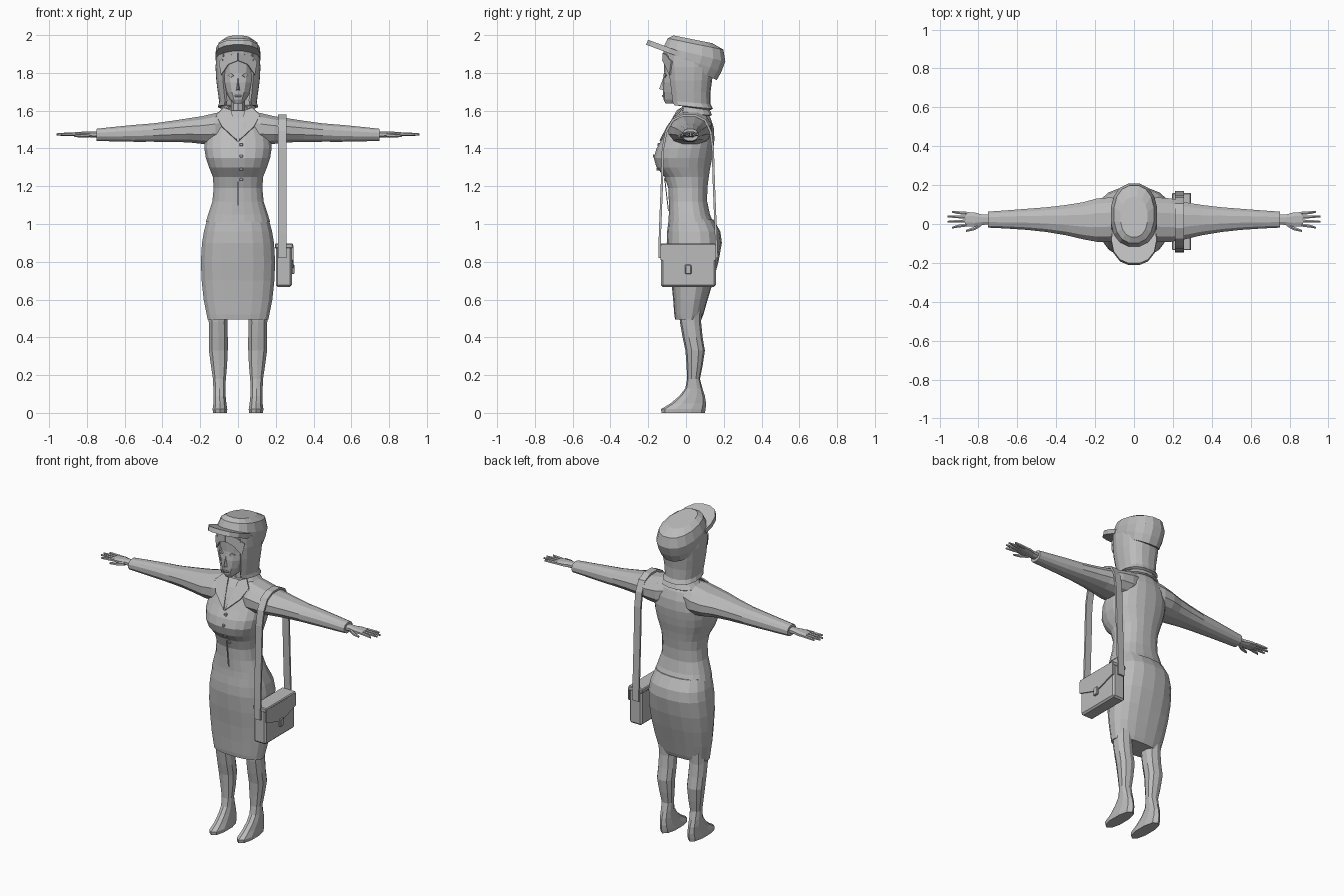
import bpy, bmesh, math

grey = bpy.data.materials.new("plain grey")
grey.diffuse_color = (0.5, 0.5, 0.5, 1)


def finish(name, bm, mirror=False, thick=0, bevel=0):
    bmesh.ops.recalc_face_normals(bm, faces=bm.faces)
    me = bpy.data.meshes.new(name)
    bm.to_mesh(me)
    bm.free()
    me.materials.append(grey)
    ob = bpy.data.objects.new(name, me)
    bpy.context.collection.objects.link(ob)
    if thick:
        m = ob.modifiers.new("thickness", 'SOLIDIFY')
        m.thickness, m.offset = thick, 0
    if bevel:
        ob.modifiers.new("bevel", 'BEVEL').width = bevel
    if mirror:
        ob.modifiers.new("mirror", 'MIRROR')
    return ob


def loft(name, rings, n=14, axis='z', power=2.3, arc=None, slopes=None, **kw):
    """Rings are (t, a0, a1, b0, b1): z with x and y ranges, or x with y and z ranges."""
    bm = bmesh.new()
    rows = []
    for k, (t, a0, a1, b0, b1) in enumerate(rings):
        row = []
        for i in range(n):
            if arc:
                ang = math.radians(arc[0] + (arc[1] - arc[0]) * i / (n - 1))
            else:
                ang = 2 * math.pi * (i + 0.5) / n
            c, s = math.cos(ang), math.sin(ang)
            a = (a0 + a1) / 2 + (a1 - a0) / 2 * math.copysign(abs(c) ** (2 / power), c)
            b = (b0 + b1) / 2 + (b1 - b0) / 2 * math.copysign(abs(s) ** (2 / power), s)
            tt = t + (slopes[k] * b if slopes else 0)
            row.append(bm.verts.new((a, b, tt) if axis == 'z' else (tt, a, b)))
        rows.append(row)
    for r, q in zip(rows, rows[1:]):
        for i in range(n - 1 if arc else n):
            j = (i + 1) % n
            bm.faces.new((r[i], r[j], q[j], q[i]))
    if not arc:
        bm.faces.new(rows[0])
        bm.faces.new(rows[-1])
    return finish(name, bm, **kw)


def box(name, x, y, z, **kw):
    bm = bmesh.new()
    bmesh.ops.create_cube(bm, size=1)
    for v in bm.verts:
        v.co = [(r[0] + r[1]) / 2 + c * (r[1] - r[0]) for c, r in zip(v.co, (x, y, z))]
    return finish(name, bm, **kw)


def plate(name, pts, thick=0.008, **kw):
    bm = bmesh.new()
    bm.faces.new([bm.verts.new(p) for p in pts])
    return finish(name, bm, thick=thick, **kw)


def sym(rows):
    return [(z, -x, x, y0, y1) for z, x, y0, y1 in rows]


# Jacket, with the bust pushed forward
jacket = sym([(1.01, .172, -.095, .145), (1.05, .16, -.092, .128), (1.12, .137, -.092, .113),
              (1.19, .130, -.095, .114), (1.25, .135, -.115, .122), (1.30, .155, -.158, .13),
              (1.35, .172, -.172, .14), (1.40, .180, -.158, .147), (1.45, .178, -.128, .152),
              (1.51, .155, -.098, .148), (1.56, .12, -.068, .132), (1.60, .075, -.035, .105)])
loft("jacket", jacket, 20, power=2.4)


def front_y(z):
    for p, q in zip(jacket, jacket[1:]):
        if p[0] <= z <= q[0]:
            return p[3] + (q[3] - p[3]) * (z - p[0]) / (q[0] - p[0])


# Jacket front details
for z in (1.235, 1.29, 1.36, 1.42):
    y = front_y(z)
    box("button", (.008, .026), (y - .006, y + .02), (z - .008, z + .008), bevel=.003)
plate("front_closure", [(-.003, front_y(1.07) - .001, 1.07), (.003, front_y(1.07) - .001, 1.07),
                        (.003, front_y(1.24) - .001, 1.24), (-.003, front_y(1.24) - .001, 1.24)], .005)
plate("lapel", [(.035, -.045, 1.60), (.075, -.02, 1.615), (.115, -.055, 1.575),
                (.085, -.098, 1.515), (.004, -.137, 1.44)], .008, mirror=True)
loft("collar", sym([(1.575, .115, -.05, .135), (1.625, .062, -.03, .112)]), 12,
     arc=(-40, 220), thick=.01)

# Skirt
loft("skirt", sym([(.495, .163, -.058, .082), (.52, .168, -.062, .092), (.60, .184, -.068, .115),
                   (.70, .195, -.078, .145), (.80, .199, -.092, .172), (.90, .193, -.102, .19),
                   (.96, .183, -.1, .182), (1.025, .165, -.092, .145)]), 18, power=2.4)

# Legs and shoes in one skin
loft("leg", [(0, .056, .134, -.13, .1), (.02, .055, .136, -.132, .104), (.05, .060, .132, -.082, .106),
             (.09, .064, .132, -.035, .1), (.13, .065, .132, -.004, .087), (.18, .063, .134, .006, .074),
             (.25, .056, .145, .003, .088), (.33, .052, .156, -.003, .1), (.40, .052, .156, -.018, .088),
             (.48, .054, .157, -.032, .08), (.56, .05, .16, -.04, .085)], 10, mirror=True)

# Sleeves
loft("sleeve", [(.06, -.07, .13, 1.43, 1.602), (.12, -.095, .14, 1.415, 1.59),
                (.19, -.095, .135, 1.422, 1.573), (.26, -.082, .115, 1.43, 1.562),
                (.35, -.06, .1, 1.433, 1.548), (.45, -.043, .088, 1.434, 1.534),
                (.55, -.032, .08, 1.434, 1.526), (.65, -.025, .072, 1.436, 1.516),
                (.75, -.02, .065, 1.439, 1.505)], 12, 'x', mirror=True)

# Hands
loft("palm", [(.74, -.005, .05, 1.455, 1.492), (.78, -.006, .05, 1.458, 1.492),
              (.82, -.016, .062, 1.46, 1.49), (.87, -.014, .064, 1.464, 1.486)], 8, 'x', mirror=True)
for y, dy, tip in ((-.005, -.014, .935), (.015, -.003, .958), (.035, .004, .96), (.055, .008, .935)):
    loft("finger", [(.86, y - .009, y + .009, 1.466, 1.485),
                    (.91, y + dy / 2 - .008, y + dy / 2 + .008, 1.466, 1.484),
                    (tip, y + dy - .005, y + dy + .005, 1.468, 1.48)], 6, 'x', mirror=True)
loft("thumb", [(.785, -.012, .012, 1.458, 1.482), (.82, -.033, -.012, 1.458, 1.478),
               (.865, -.042, -.03, 1.46, 1.472)], 6, 'x', mirror=True)

# Neck and head
loft("neck", sym([(1.55, .055, -.05, .1), (1.60, .038, -.02, .095), (1.70, .04, -.02, .1)]), 10)
loft("head", sym([(1.637, .022, -.108, -.05), (1.66, .045, -.12, .03), (1.70, .068, -.122, .08),
                  (1.75, .084, -.122, .1), (1.80, .09, -.115, .11), (1.86, .092, -.118, .12),
                  (1.92, .09, -.1, .12)]), 14, power=2.3)
bm = bmesh.new()
v = [bm.verts.new(p) for p in ((-.014, -.11, 1.705), (.014, -.11, 1.705), (0, -.115, 1.79), (0, -.142, 1.715))]
for f in ((0, 1, 3), (1, 2, 3), (2, 0, 3), (0, 2, 1)):
    bm.faces.new([v[i] for i in f])
finish("nose", bm)
plate("eye", [(.022, -.117, 1.785), (.036, -.113, 1.798), (.054, -.104, 1.788), (.038, -.112, 1.776)],
      .008, mirror=True)
box("lips", (-.018, .018), (-.127, -.1), (1.672, 1.684), bevel=.003)

# Bobbed hair wrapped around the back and sides, flicked at the ends
loft("hair", sym([(1.622, .1, -.075, .135), (1.645, .092, -.085, .122), (1.70, .1, -.09, .122),
                  (1.76, .108, -.1, .13), (1.83, .112, -.108, .14), (1.89, .108, -.108, .13)]), 15,
     power=2.5, arc=(-52, 232), thick=.016, slopes=[-.12, -.1, 0, 0, 0, -.2])
plate("fringe", [(0, -.122, 1.865), (.05, -.112, 1.845), (.088, -.085, 1.79), (.1, -.075, 1.86),
                 (.06, -.105, 1.9), (0, -.12, 1.905)], .009, mirror=True)

# Tilted cap with a flat peak
loft("cap", sym([(1.841, .111, -.12, .165), (1.875, .119, -.122, .19), (1.911, .121, -.12, .211),
                 (1.963, .104, -.1, .2), (1.985, .07, -.068, .14)]), 16,
     slopes=[-.49, -.37, -.24, -.2, -.2])
bm = bmesh.new()
outline = [(.112, -.035), (.116, -.09), (.105, -.145), (.072, -.188), (.028, -.206)]
outline += [(-x, y) for x, y in reversed(outline)]
bm.faces.new([bm.verts.new((x, y, 1.886 - .37 * y)) for x, y in outline])
finish("cap_peak", bm, thick=.028)

# Shoulder bag with flap and clasp
box("bag_body", (.2, .285), (-.133, .158), (.667, .89), bevel=.01)
box("bag_lid", (.195, .292), (-.135, .16), (.87, .897), bevel=.005)
plate("bag_flap", [(.288, -.134, .885), (.288, .159, .885), (.288, .159, .81),
                   (.288, .03, .768), (.288, -.005, .768), (.288, -.134, .81)], .009)
box("clasp", (.284, .3), (-.005, .028), (.735, .785), bevel=.004)

# Strap running over the shoulder to both ends of the bag
path = [(-.14, .82), (-.138, .95), (-.128, 1.2), (-.122, 1.4), (-.105, 1.49), (-.07, 1.55), (-.02, 1.574),
        (.05, 1.574), (.1, 1.55), (.13, 1.49), (.142, 1.4), (.148, 1.2), (.158, .95), (.163, .82)]
bm = bmesh.new()
pairs = [[bm.verts.new((x, y, z)) for x in (.212, .256)] for y, z in path]
for p, q in zip(pairs, pairs[1:]):
    bm.faces.new((p[0], p[1], q[1], q[0]))
finish("strap", bm, thick=.012)
